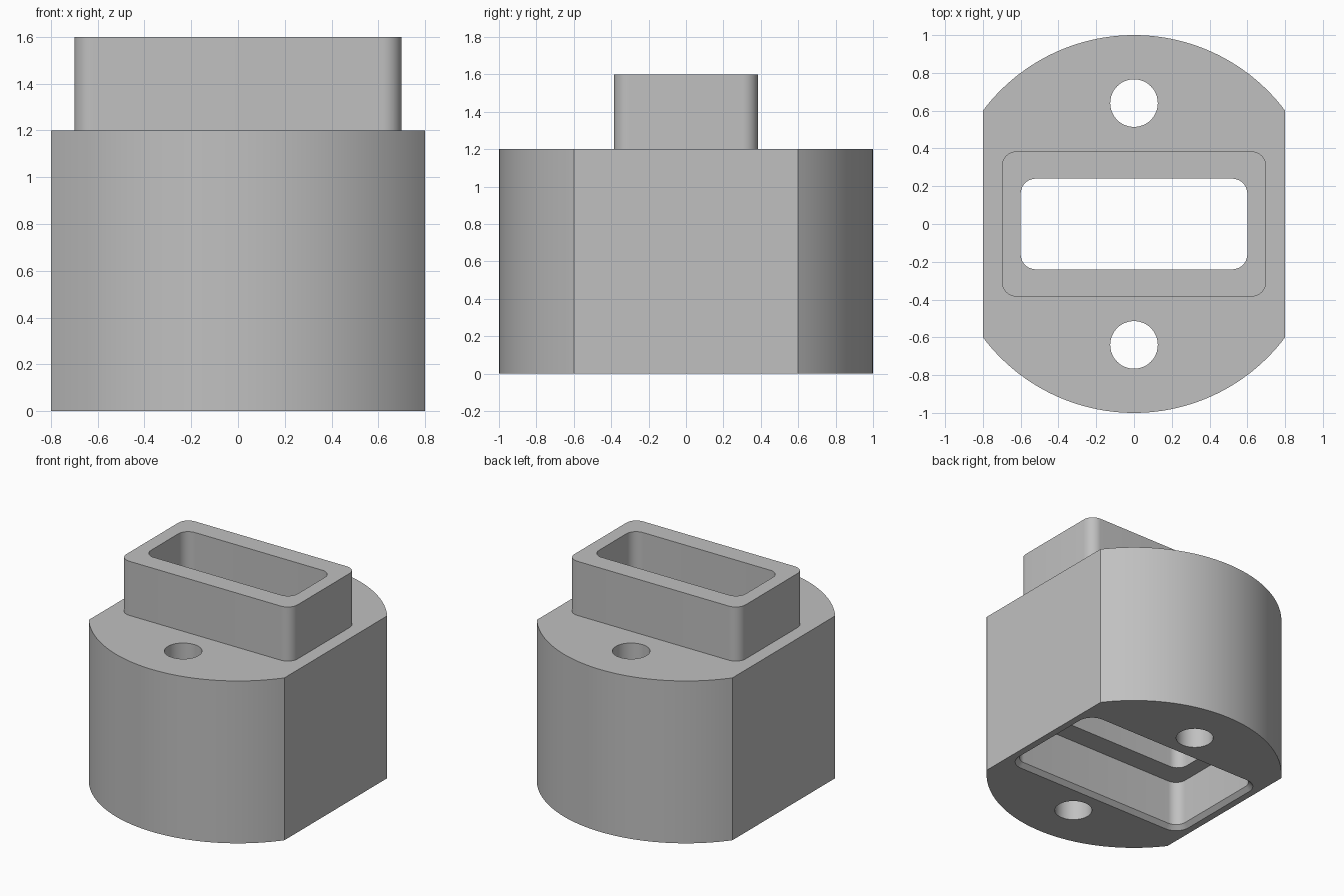
import bpy
import bmesh
from math import sin, cos, pi, asin

if "Cube" in bpy.data.objects:
    bpy.data.objects.remove(bpy.data.objects["Cube"], do_unlink=True)

grey = bpy.data.materials.new("plain grey")
grey.use_nodes = True
colour = (0.53, 0.53, 0.53, 1)
grey.diffuse_color = colour
grey.node_tree.nodes["Principled BSDF"].inputs["Base Color"].default_value = colour


def arc(cx, cy, r, start, end, n):
    steps = [start + (end - start) * i / n for i in range(n + 1)]
    return [(cx + r * cos(a), cy + r * sin(a)) for a in steps]


def rounded_rect(hx, hy, r):
    pts = []
    for i, (sx, sy) in enumerate([(1, 1), (-1, 1), (-1, -1), (1, -1)]):
        pts += arc(sx * (hx - r), sy * (hy - r), r, i * pi / 2, (i + 1) * pi / 2, 10)
    return pts


def loft(name, sections):
    """Solid through a stack of (outline, z) sections with equal point counts."""
    bm = bmesh.new()
    rings = [[bm.verts.new((x, y, z)) for x, y in pts] for pts, z in sections]
    for low, high in zip(rings, rings[1:]):
        for i in range(len(low)):
            j = (i + 1) % len(low)
            bm.faces.new((low[i], low[j], high[j], high[i]))
    bm.faces.new(rings[0][::-1])
    bm.faces.new(rings[-1])
    mesh = bpy.data.meshes.new(name)
    bm.to_mesh(mesh)
    bm.free()
    mesh.materials.append(grey)
    obj = bpy.data.objects.new(name, mesh)
    bpy.context.collection.objects.link(obj)
    return obj


def combine(target, tool, operation):
    mod = target.modifiers.new(tool.name, "BOOLEAN")
    mod.object = tool
    mod.operation = operation
    mod.solver = "EXACT"
    bpy.context.view_layer.objects.active = target
    bpy.ops.object.modifier_apply(modifier=mod.name)
    bpy.data.objects.remove(tool, do_unlink=True)


# Round body with two flat sides
corner = asin(0.6)
outline = (arc(0, 0, 1, corner, pi - corner, 48)
           + arc(0, 0, 1, pi + corner, 2 * pi - corner, 48))
body = loft("flat_sided_body", [(outline, 0), (outline, 1.2)])

# Raised rectangular collar on top
collar = rounded_rect(0.7, 0.385, 0.08)
combine(body, loft("collar", [(collar, 1.0), (collar, 1.6)]), "UNION")

# Bottom pocket with a chamfered mouth
wide = rounded_rect(0.78, 0.46, 0.14)
narrow = rounded_rect(0.72, 0.4, 0.08)
pocket = [(wide, -0.03), (narrow, 0.03), (narrow, 0.36)]
combine(body, loft("pocket_cutter", pocket), "DIFFERENCE")

# Slot through the collar
slot = rounded_rect(0.6, 0.24, 0.08)
combine(body, loft("slot_cutter", [(slot, 0.2), (slot, 1.8)]), "DIFFERENCE")

# Screw holes front and back
for side in (-1, 1):
    hole = arc(0, side * 0.64, 0.126, 0, 2 * pi, 48)[:-1]
    combine(body, loft("hole_cutter", [(hole, -0.2), (hole, 1.4)]), "DIFFERENCE")

body.select_set(True)
bpy.context.view_layer.objects.active = body
bpy.ops.object.shade_smooth_by_angle(angle=pi / 6)
